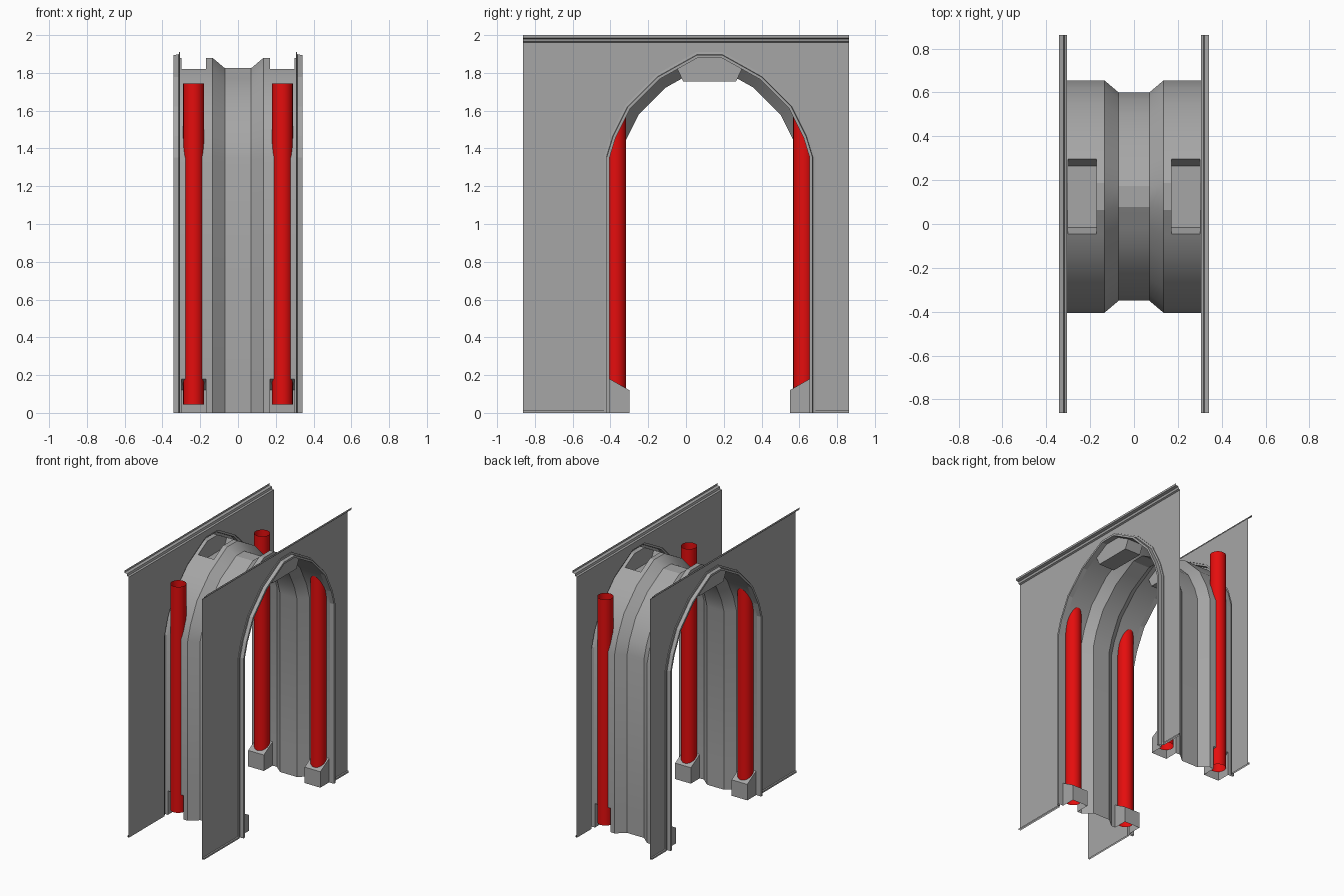
import bpy, bmesh, math
from mathutils import Vector

if "Cube" in bpy.data.objects:
    bpy.data.objects.remove(bpy.data.objects["Cube"], do_unlink=True)


def material(name, rgb):
    m = bpy.data.materials.new(name)
    m.use_nodes = True
    m.diffuse_color = (*rgb, 1)
    m.node_tree.nodes["Principled BSDF"].inputs["Base Color"].default_value = (*rgb, 1)
    return m


GREY = material("plain grey", (0.38, 0.38, 0.38))
RED = material("tube red", (0.78, 0.004, 0.004))

CY = 0.125          # arch centre line in y
SHEET = 0.306       # x of the side panels
HALF = 0.862        # half length of the panels
RIM, RIB = 0.03, 0.085   # inward depth of shell and of its middle rib

# Arch outline, half of it as (distance from centre, height), then mirrored
half = [(0.56, 0), (0.56, 0.18), (0.56, 1.355), (0.525, 1.47),
        (0.445, 1.63), (0.285, 1.79), (0.185, 1.846), (0.07, 1.91)]
arch = [Vector((-d, z)) for d, z in half] + [Vector((d, z)) for d, z in reversed(half)]


def inset(depth):
    """Arch outline moved inward by depth, with mitred corners."""
    out = []
    for i, p in enumerate(arch):
        dirs = []
        if i > 0:
            dirs.append((p - arch[i - 1]).normalized())
        if i < len(arch) - 1:
            dirs.append((arch[i + 1] - p).normalized())
        normals = [Vector((d.y, -d.x)) for d in dirs]
        n = sum(normals, Vector((0, 0))).normalized()
        out.append(p + n * depth / n.dot(normals[0]))
    return out


def make(name, verts, faces, mat, smooth=False):
    bm = bmesh.new()
    vs = [bm.verts.new(v) for v in verts]
    for f in faces:
        bm.faces.new([vs[i] for i in f])
    loose = [v for v in bm.verts if not v.link_faces]
    bmesh.ops.delete(bm, geom=loose, context='VERTS')
    bmesh.ops.recalc_face_normals(bm, faces=bm.faces)
    me = bpy.data.meshes.new(name)
    bm.to_mesh(me)
    bm.free()
    me.materials.append(mat)
    ob = bpy.data.objects.new(name, me)
    bpy.context.collection.objects.link(ob)
    if smooth:
        bpy.ops.object.select_all(action='DESELECT')
        ob.select_set(True)
        bpy.context.view_layer.objects.active = ob
        bpy.ops.object.shade_smooth_by_angle(angle=math.radians(25))
    return ob


def strip(name, rows, mat, skip=lambda c: False, smooth=False):
    """Skin a grid of points given as rows of equal length."""
    n = len(rows[0])
    verts = [Vector(p) for r in rows for p in r]
    faces = []
    for i in range(len(rows) - 1):
        for j in range(n - 1):
            f = [i * n + j, i * n + j + 1, (i + 1) * n + j + 1, (i + 1) * n + j]
            if not skip(sum((verts[k] for k in f), Vector()) / 4):
                faces.append(f)
    return make(name, verts, faces, mat, smooth)


def sweep(name, profile, **kw):
    """Sweep a profile of (x, inward depth) along the arch."""
    rows = [[(x, CY + p.x, p.y) for p in inset(depth)] for x, depth in profile]
    return strip(name, rows, GREY, **kw)


def pocket(name, x0, x1, path, closing):
    """Recess: a path in (y, z) extruded across x, with two end cheeks."""
    n, loop = len(path), path + closing
    m = len(loop)
    verts = [(x, y, z) for x in (x0, x1) for y, z in loop]
    faces = [(i, i + 1, m + i + 1, m + i) for i in range(n - 1)]
    faces += [tuple(range(m)), tuple(range(m, 2 * m))]
    return make(name, verts, faces, GREY)


# Arched shell with a rib in the middle and openings for the pockets
side = [(SHEET, RIM), (0.30, RIM), (0.17, RIM), (0.135, RIM), (0.07, RIB)]
profile = [(-x, d) for x, d in side] + [(x, d) for x, d in reversed(side)]
sweep("arch_shell", profile, smooth=True,
      skip=lambda c: 0.17 < abs(c.x) < 0.30 and (c.z < 0.18 or c.z > 1.82))

shell = inset(RIM)
crown = [(CY + p.x, p.y) for p in shell if p.y > 1.81]

for s, tag in ((1, "left"), (-1, "right")):
    # Side panel, a thin sheet around the arch
    outline = [(-HALF, 0)] + [(CY + p.x, p.y) for p in arch]
    outline += [(HALF, 0), (HALF, 1.96), (-HALF, 1.96)]
    make(tag + "_panel", [(s * SHEET, y, z) for y, z in outline],
         [tuple(range(len(outline)))], GREY)

    # Flared lip along the panel top
    lip = [(SHEET, 1.96), (0.318, 1.965), (0.322, 1.98), (0.342, 1.985), (0.342, 2.0)]
    strip(tag + "_top_lip", [[(s * x, y, z) for x, z in lip] for y in (-HALF, HALF)], GREY)

    # Small foot lip on both sides of the arch
    for end, y0, y1 in (("front", -HALF, CY - 0.56), ("back", CY + 0.56, HALF)):
        foot = [(SHEET, 0.012), (0.318, 0.012), (0.318, 0)]
        strip(f"{tag}_{end}_foot_lip", [[(s * x, y, z) for x, z in foot] for y in (y0, y1)], GREY)

    # Stepped trim around the arch opening
    trim = [(SHEET, 0), (0.312, 0), (0.314, 0.013), (0.341, 0.015), (0.341, RIM), (SHEET, RIM)]
    sweep(tag + "_arch_trim", [(s * x, d) for x, d in trim])

    # Ceiling pocket
    (ya, za), (yb, zb) = crown[0], crown[-1]
    floor = 1.755
    pocket(tag + "_ceiling_pocket", s * 0.17, s * 0.30,
           [(ya, za), (ya + 0.03, floor), (yb - 0.03, floor), (yb, zb)],
           list(reversed(crown[1:-1])))

    for e, end in ((-1, "front"), (1, "back")):
        # Base housing with a sloped top
        wall, inner = CY + e * 0.53, CY + e * 0.425
        pocket(f"{tag}_{end}_base", s * 0.17, s * 0.30,
               [(wall, 0.18), (inner, 0.12), (inner, 0)], [(wall, 0)])

        # Upright tube, open at both ends
        r, sides = 0.055, 24
        ring = [2 * math.pi * k / sides for k in range(sides)]
        verts = [(s * 0.235 + r * math.cos(a), CY + e * 0.4975 + r * math.sin(a), z)
                 for z in (0.045, 1.745) for a in ring]
        faces = [(k, (k + 1) % sides, sides + (k + 1) % sides, sides + k) for k in range(sides)]
        make(f"{tag}_{end}_tube", verts, faces, RED, smooth=True)
